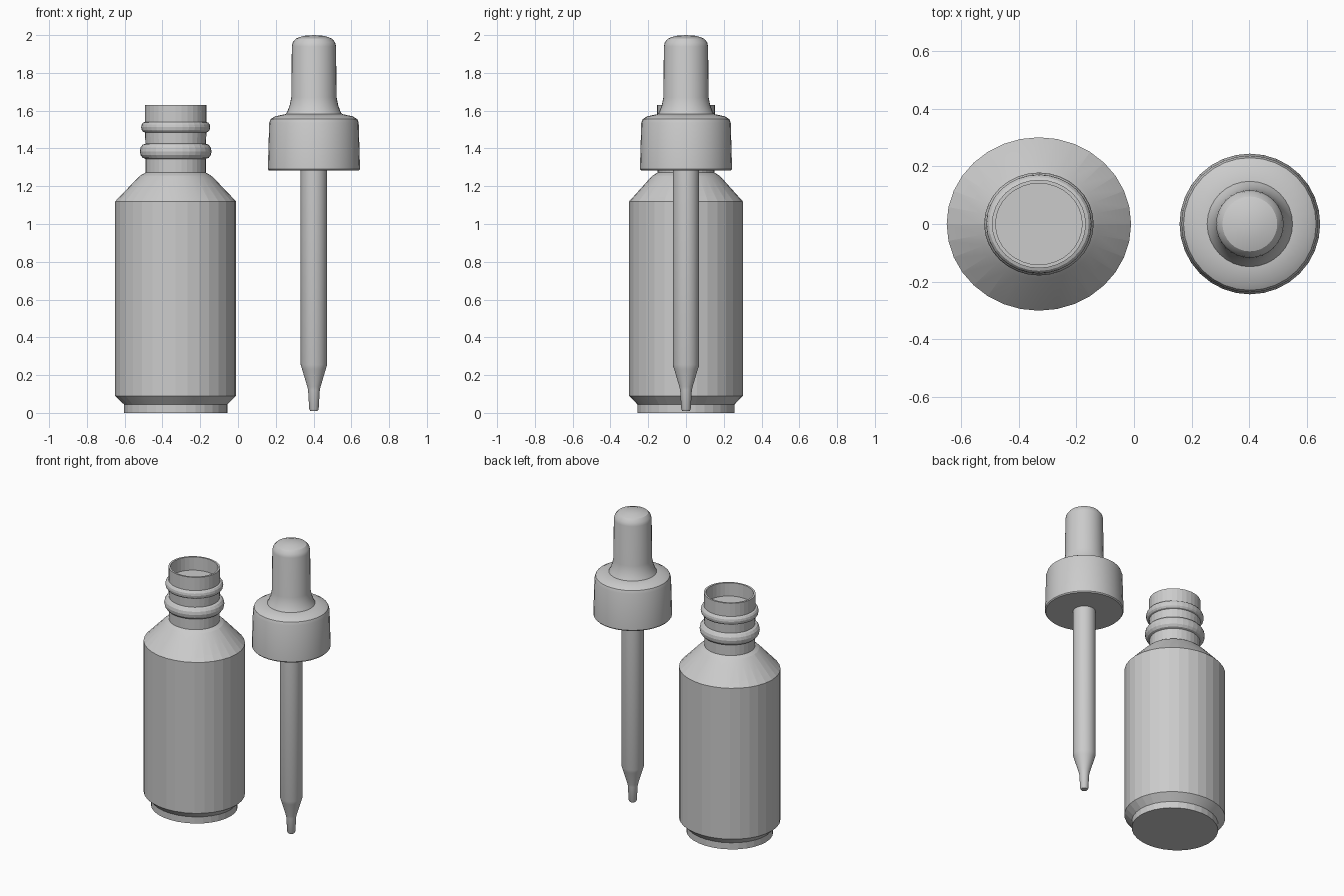
import bpy, bmesh, math

if "Cube" in bpy.data.objects:
    bpy.data.objects.remove(bpy.data.objects["Cube"])

SIDES = 32


def lathe(name, profile, x, squash=1.0, angle=8):
    """Turn a (radius, z) profile around a vertical axis; radius 0 closes to a point."""
    bm = bmesh.new()
    rings = []
    for r, z in profile:
        n = 1 if r == 0 else SIDES
        rings.append([bm.verts.new((r * math.cos(2 * math.pi * i / SIDES),
                                    r * squash * math.sin(2 * math.pi * i / SIDES), z))
                      for i in range(n)])
    for a, b in zip(rings, rings[1:]):
        for i in range(SIDES):
            j = (i + 1) % SIDES
            if len(a) == 1:
                bm.faces.new((a[0], b[j], b[i]))
            elif len(b) == 1:
                bm.faces.new((a[i], a[j], b[0]))
            else:
                bm.faces.new((a[i], a[j], b[j], b[i]))
    # Flat lids on open ends
    if len(rings[0]) > 1:
        bm.faces.new(rings[0][::-1])
    if len(rings[-1]) > 1:
        bm.faces.new(rings[-1])
    bmesh.ops.recalc_face_normals(bm, faces=bm.faces)
    mesh = bpy.data.meshes.new(name)
    bm.to_mesh(mesh)
    bm.free()
    obj = bpy.data.objects.new(name, mesh)
    obj.location.x = x
    bpy.context.collection.objects.link(obj)
    bpy.ops.object.select_all(action='DESELECT')
    obj.select_set(True)
    bpy.context.view_layer.objects.active = obj
    bpy.ops.object.shade_smooth_by_angle(angle=math.radians(angle))
    return obj


def bead(neck, bulge, z0, z1, steps=6):
    """Half-round ring on the neck."""
    return [(neck + bulge * math.sin(math.pi * i / steps),
             (z0 + z1) / 2 - (z1 - z0) / 2 * math.cos(math.pi * i / steps))
            for i in range(steps + 1)]


# Bottle: foot, body, sloped shoulder, beaded neck and recessed mouth
bottle = [(0.274, 0), (0.274, 0.045), (0.32, 0.09), (0.32, 1.12),
          (0.205, 1.24), (0.185, 1.258), (0.16, 1.272)]
bottle += bead(0.16, 0.03, 1.345, 1.425)
bottle += bead(0.163, 0.02, 1.485, 1.54)
bottle += [(0.163, 1.63), (0.15, 1.63), (0.15, 1.54)]
lathe("bottle", bottle, -0.33, squash=0.94)

# Dropper: screw cap, rubber bulb and glass pipette
DX = 0.402
lathe("dropper_cap", [(0.238, 1.283), (0.244, 1.29), (0.237, 1.535), (0.23, 1.555),
                      (0.205, 1.57), (0.15, 1.582)], DX, angle=30)
lathe("rubber_bulb", [(0.152, 1.575), (0.14, 1.597), (0.128, 1.63), (0.12, 1.67),
                      (0.117, 1.94), (0.112, 1.962), (0.095, 1.982), (0.055, 1.996),
                      (0, 2.0)], DX, angle=30)
lathe("pipette", [(0.02, 0.011), (0.025, 0.02), (0.031, 0.12), (0.035, 0.138),
                  (0.063, 0.232), (0.07, 0.255), (0.07, 1.29)], DX, angle=30)
